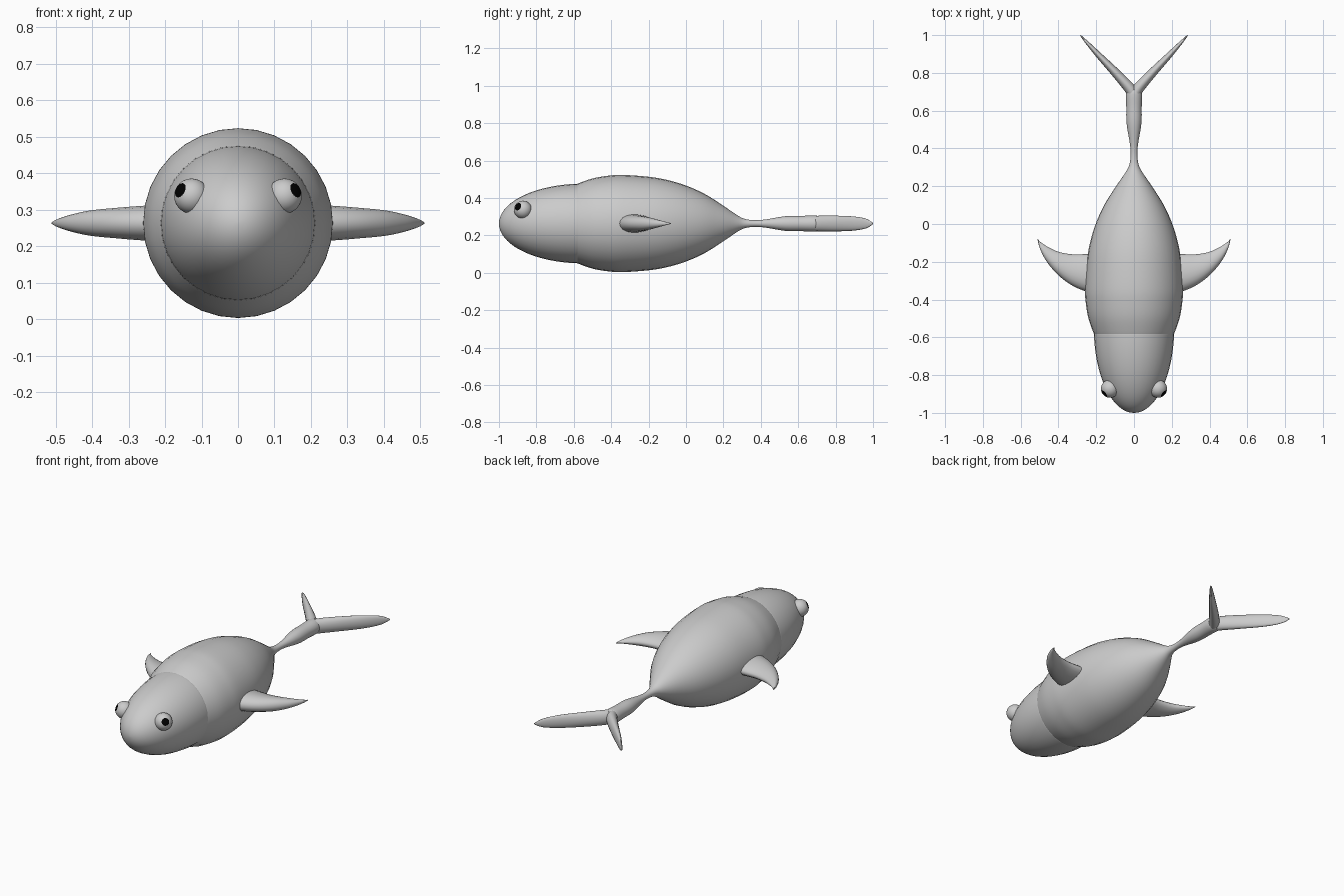
import bpy, bmesh, math
from mathutils import Vector

if "Cube" in bpy.data.objects:
    bpy.data.objects.remove(bpy.data.objects["Cube"])

CZ = 0.263  # height of the body axis


def material(name, rgb):
    m = bpy.data.materials.new(name)
    m.diffuse_color = (*rgb, 1)
    m.use_nodes = True
    m.node_tree.nodes["Principled BSDF"].inputs["Base Color"].default_value = m.diffuse_color
    return m


GREY = material("light_grey", (0.6, 0.6, 0.6))
BLACK = material("black", (0.0, 0.0, 0.0))


def smooth_rows(rows, steps):
    """Catmull-Rom interpolation through rows of numbers."""
    pts = [rows[0]] + list(rows) + [rows[-1]]
    out = []
    for i in range(1, len(pts) - 2):
        for s in range(steps):
            t = s / steps
            out.append([0.5 * (2 * b + (c - a) * t + (2 * a - 5 * b + 4 * c - d) * t ** 2
                               + (3 * b - a - 3 * c + d) * t ** 3)
                        for a, b, c, d in zip(*pts[i - 1:i + 3])])
    return out + [list(rows[-1])]


def finish(name, bm, mats):
    bmesh.ops.recalc_face_normals(bm, faces=bm.faces)
    for f in bm.faces:
        f.smooth = True
    me = bpy.data.meshes.new(name)
    bm.to_mesh(me)
    bm.free()
    for m in mats:
        me.materials.append(m)
    ob = bpy.data.objects.new(name, me)
    bpy.context.collection.objects.link(ob)
    return ob


def loft(name, rings):
    """Skin a list of closed rings and cap both ends."""
    bm = bmesh.new()
    loops = [[bm.verts.new(p) for p in r] for r in rings]
    n = len(loops[0])
    for a, b in zip(loops, loops[1:]):
        for i in range(n):
            j = (i + 1) % n
            bm.faces.new((a[i], a[j], b[j], b[i]))
    bm.faces.new(loops[0])
    bm.faces.new(loops[-1])
    return finish(name, bm, [GREY])


def revolve(name, profile, n=32):
    """Turn a (y, radius) profile about the body axis."""
    ang = [2 * math.pi * i / n for i in range(n)]
    return loft(name, [[(r * math.cos(a), y, CZ + r * math.sin(a)) for a in ang]
                       for y, r in profile])


def fin(name, side, rows, skew, n=20):
    """Rows: edge A x,y / edge B x,y / half thickness."""
    rings = []
    for ax, ay, bx, by, h in smooth_rows(rows, 6):
        ring = []
        for i in range(n):
            t = 2 * math.pi * i / n
            c = math.cos(t)
            ring.append((side * ((ax + bx) / 2 + (ax - bx) / 2 * c),
                         (ay + by) / 2 + (ay - by) / 2 * c,
                         CZ + h * math.sin(t) * (1 + skew * c)))
        rings.append(ring)
    loft(name, rings)


# Head: half ellipsoid with its tip at the nose
head = []
for i in range(19):
    a = 0.02 + (math.pi / 2 - 0.02) * i / 18
    head.append((-0.55 - 0.45 * math.cos(a), 0.213 * math.sin(a)))
revolve("head", head)

# Torso narrowing into the tail stalk
revolve("torso", smooth_rows([
    (-0.59, 0.205), (-0.58, 0.213), (-0.5, 0.241), (-0.42, 0.255), (-0.34, 0.26),
    (-0.2, 0.25), (-0.1, 0.233), (0.0, 0.203), (0.1, 0.158), (0.2, 0.095),
    (0.27, 0.047), (0.31, 0.026), (0.36, 0.018), (0.42, 0.021), (0.53, 0.039),
    (0.62, 0.041), (0.7, 0.042), (0.722, 0.022)], 4))

PECTORAL = [(0.18, -0.37, 0.18, -0.16, 0.05), (0.26, -0.355, 0.26, -0.16, 0.047),
            (0.34, -0.318, 0.33, -0.16, 0.041), (0.41, -0.262, 0.40, -0.147, 0.034),
            (0.465, -0.195, 0.455, -0.122, 0.022), (0.498, -0.13, 0.493, -0.097, 0.01),
            (0.511, -0.08, 0.509, -0.08, 0.002)]
TAIL = [(0.03, 0.66, -0.02, 0.70, 0.038), (0.043, 0.695, 0.0, 0.737, 0.042),
        (0.115, 0.785, 0.075, 0.812, 0.042), (0.2, 0.885, 0.172, 0.902, 0.038),
        (0.257, 0.957, 0.243, 0.967, 0.026), (0.286, 0.998, 0.281, 1.0, 0.004)]

for side, label in ((-1, "left"), (1, "right")):
    fin(label + "_side_fin", side, PECTORAL, 0.2)
    fin(label + "_tail_fin", side, TAIL, 0.0)

    # Eye: ball whose pole faces outward, the polar cap is the pupil
    bm = bmesh.new()
    bmesh.ops.create_uvsphere(bm, u_segments=32, v_segments=28, radius=0.048)
    for f in bm.faces:
        f.material_index = 1 if f.calc_center_median().z > 0.048 * math.cos(0.44) else 0
    gaze = Vector((side * 0.7, -0.58, 0.36))
    turn = gaze.to_track_quat('Z', 'Y')
    for v in bm.verts:
        v.co = turn @ v.co + Vector((side * 0.127, -0.872, 0.337))
    finish(label + "_eye", bm, [GREY, BLACK])
